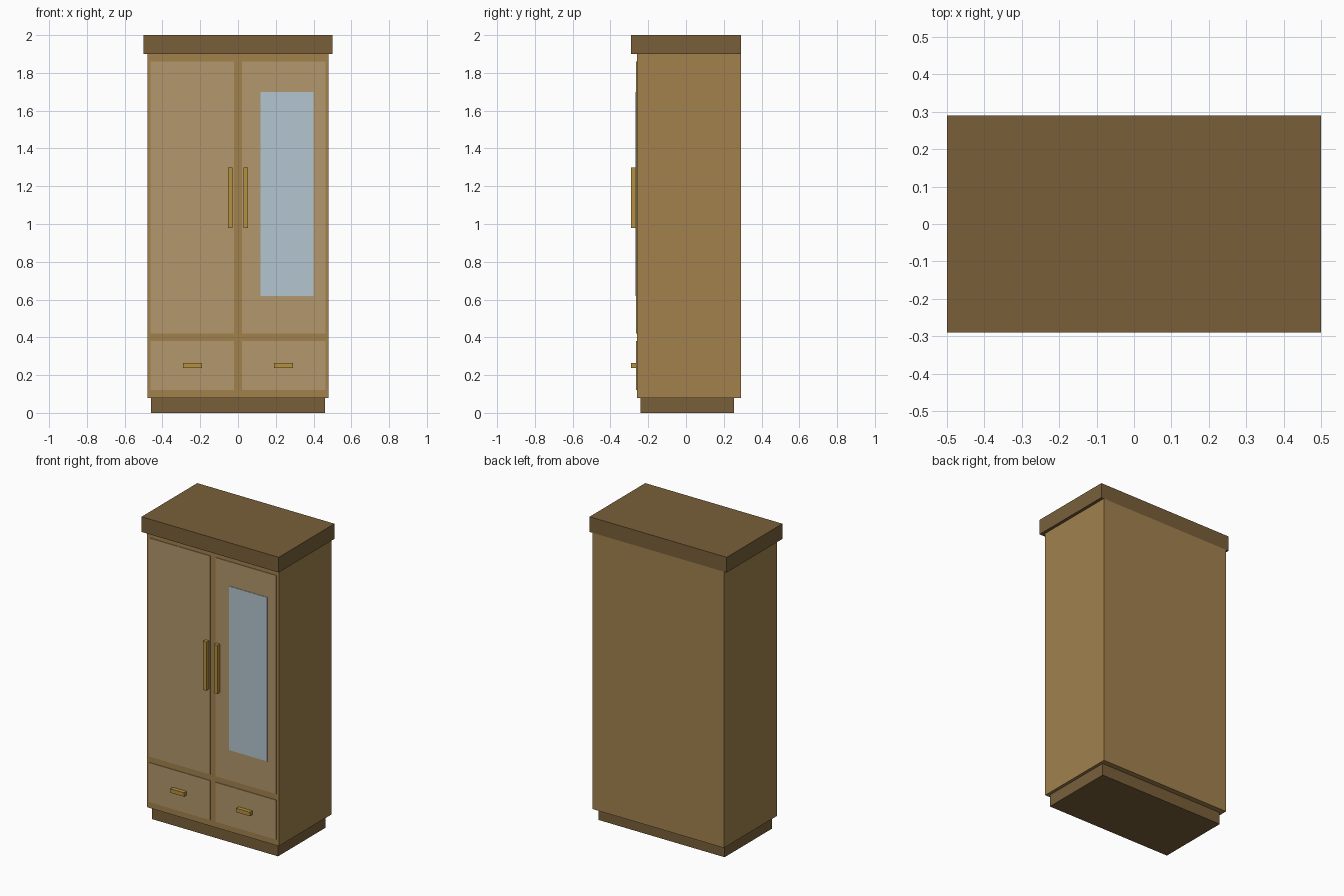
import bpy

if "Cube" in bpy.data.objects:
    bpy.data.objects.remove(bpy.data.objects["Cube"])


def material(name, rgb):
    m = bpy.data.materials.new(name)
    m.diffuse_color = (*rgb, 1.0)
    m.use_nodes = True
    m.node_tree.nodes["Principled BSDF"].inputs["Base Color"].default_value = m.diffuse_color
    return m


WOOD = material("wood", (0.36, 0.22, 0.075))
DARK = material("dark_wood", (0.19, 0.115, 0.042))
PANEL = material("panel", (0.45, 0.31, 0.15))
GLASS = material("mirror_glass", (0.45, 0.56, 0.63))
BRASS = material("brass", (0.46, 0.28, 0.05))


def box(name, x, y, z, mat):
    """Box spanning the (min, max) pairs x, y and z."""
    centre = [(a + b) / 2 for a, b in (x, y, z)]
    bpy.ops.mesh.primitive_cube_add(size=1, location=centre)
    ob = bpy.context.object
    ob.name = name
    ob.scale = [b - a for a, b in (x, y, z)]
    bpy.ops.object.transform_apply(location=False, rotation=False, scale=True)
    ob.data.materials.append(mat)
    return ob


FRONT = -0.26   # carcass front
FACE = -0.264   # door and drawer front

# Carcass, plinth and cornice (flush at the back)
box("plinth", (-0.46, 0.46), (-0.24, 0.255), (0, 0.08), DARK)
box("carcass", (-0.48, 0.48), (FRONT, 0.29), (0.08, 1.9), WOOD)
box("cornice", (-0.5, 0.5), (-0.29, 0.29), (1.9, 2.0), DARK)

# Doors, drawers and their pulls on each side
for side, s in (("left", -1), ("right", 1)):
    def span(a, b):
        return tuple(sorted((s * a, s * b)))

    box(side + "_door", span(0.02, 0.463), (FACE, FRONT + 0.01), (0.42, 1.86), PANEL)
    box(side + "_drawer", span(0.02, 0.463), (FACE, FRONT + 0.01), (0.12, 0.38), PANEL)
    box(side + "_door_handle", span(0.028, 0.052), (-0.29, FACE + 0.002), (0.98, 1.3), BRASS)
    box(side + "_drawer_handle", span(0.19, 0.29), (-0.29, FACE + 0.002), (0.238, 0.264), BRASS)

# Mirror on the right door
box("mirror", (0.12, 0.4), (-0.267, FACE + 0.002), (0.62, 1.7), GLASS)
